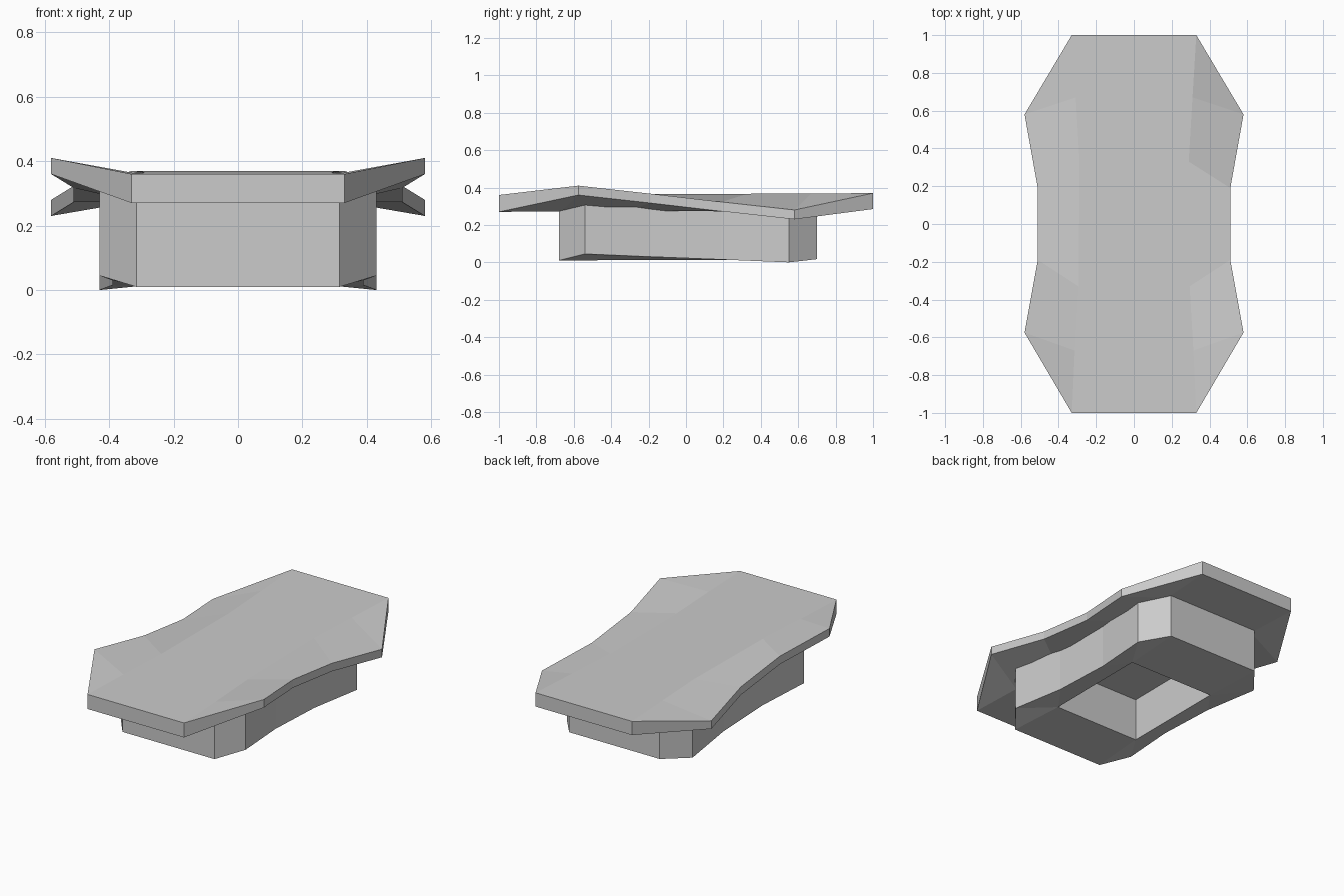
import bpy, bmesh

if "Cube" in bpy.data.objects:
    bpy.data.objects.remove(bpy.data.objects["Cube"])


def finish(name, faces):
    """Make a flat-shaded mesh from half-model faces, mirrored over x."""
    bm = bmesh.new()
    for pts, is_mirrored in faces:
        for s in ((1, -1) if is_mirrored else (1,)):
            bm.faces.new([bm.verts.new((s * x, y, z)) for x, y, z in pts])
    bmesh.ops.remove_doubles(bm, verts=bm.verts[:], dist=1e-4)
    bmesh.ops.recalc_face_normals(bm, faces=bm.faces[:])
    mesh = bpy.data.meshes.new(name)
    bm.to_mesh(mesh)
    bm.free()
    obj = bpy.data.objects.new(name, mesh)
    bpy.context.collection.objects.link(obj)
    return obj


def across(a, b):
    """Full-width quad spanning two points and their mirror images."""
    return [(-a[0], a[1], a[2]), a, b, (-b[0], b[1], b[2])]


def walls(lower, upper):
    return [([lower[i], lower[i + 1], upper[i + 1], upper[i]], True)
            for i in range(len(lower) - 1)]


# Deck: flat middle, with wings raised at the front and dropped at the back
inner_xy = [(.33, -1), (.315, -.67), (.295, -.33), (.29, .33), (.31, .67), (.33, 1)]
outer_xy = [(.58, -.575), (.51, -.19), (.51, .19), (.58, .58)]
outer_top = [.41, .367, .323, .28]


def deck_layer(z_mid, slope, drop):
    inn = [(x, y, z_mid + slope * y) for x, y in inner_xy]
    out = [(x, y, z - drop) for (x, y), z in zip(outer_xy, outer_top)]
    faces = [(across(inn[i], inn[i + 1]), False) for i in range(5)]
    faces += [([inn[0], out[0], inn[1]], True), ([inn[4], out[3], inn[5]], True)]
    faces += [([inn[i + 1], out[i], out[i + 1], inn[i + 2]], True) for i in range(3)]
    return faces, [inn[0]] + out + [inn[5]]


top_faces, top_rim = deck_layer(.365, .005, 0)
low_faces, low_rim = deck_layer(.2775, .0075, .05)
ends = [(across(low_rim[i], top_rim[i]), False) for i in (0, -1)]
finish("deck", top_faces + low_faces + walls(low_rim, top_rim) + ends)

# Base: pinched ring with a rectangular opening underneath
base_low = [(.315, -.68, .01), (.43, -.54, .045), (.39, -.19, .03),
            (.39, .19, .015), (.43, .55, 0), (.31, .70, .017)]
base_top_z = [.285, .32, .305, .29, .265, .29]
base_top = [(x, y, z) for (x, y, _), z in zip(base_low, base_top_z)]
hole_low = [(.29, -.33, .012), (.29, .33, .014)]
hole_top = [(x, y, .285) for x, y, _ in hole_low]

faces = walls(base_low, base_top) + walls(hole_low, hole_top)
faces += [(across(base_low[i], base_top[i]), False) for i in (0, -1)]
faces += [(across(a, b), False) for a, b in zip(hole_low, hole_top)]
faces += [(across(base_low[0], hole_low[0]), False),
          (across(base_low[-1], hole_low[1]), False)]
faces += [([base_low[0], base_low[1], hole_low[0]], True),
          ([base_low[1], base_low[2], hole_low[0]], True),
          ([base_low[2], base_low[3], hole_low[1], hole_low[0]], True),
          ([base_low[3], base_low[4], hole_low[1]], True),
          ([base_low[4], base_low[5], hole_low[1]], True)]
finish("base", faces)
